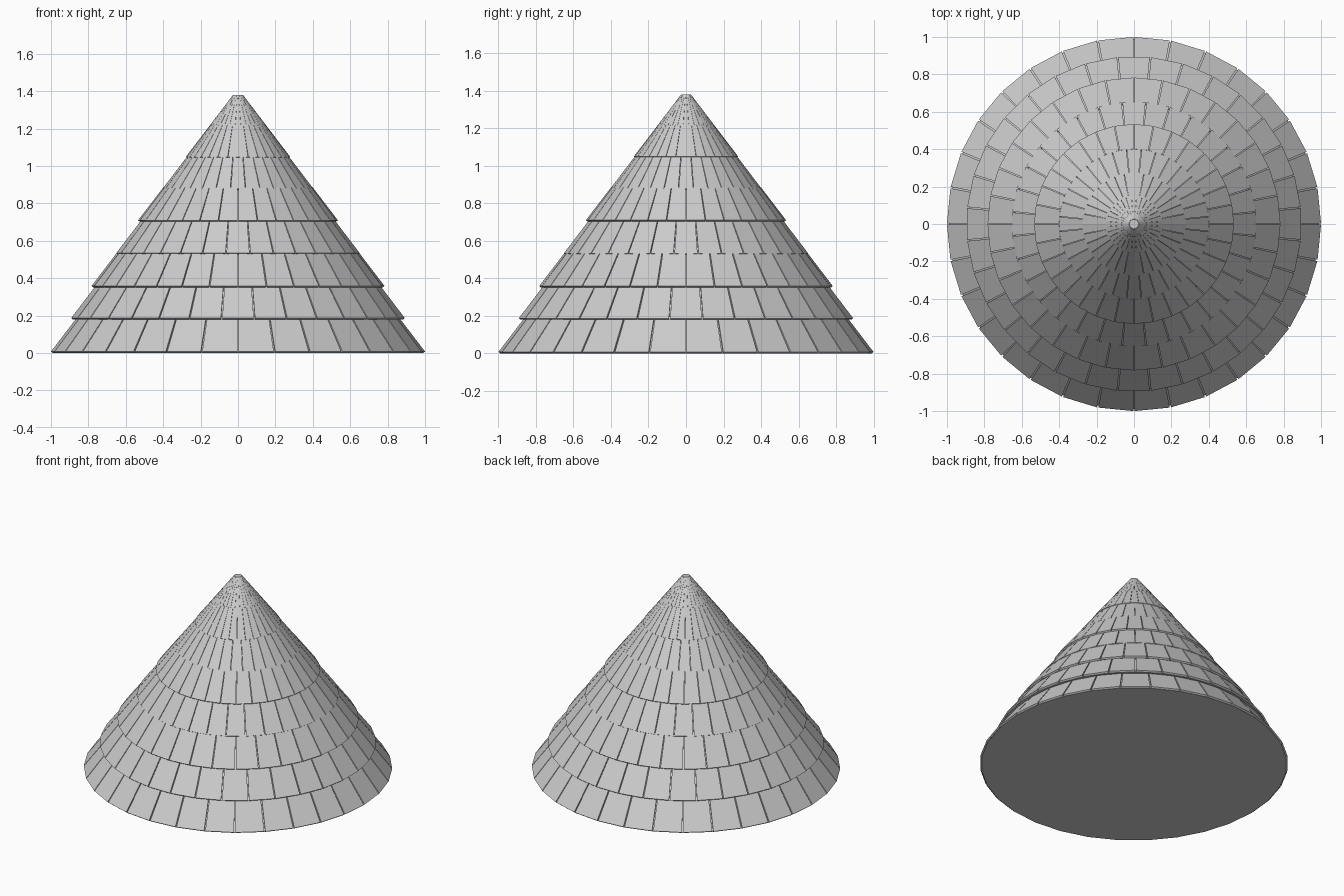
import bpy, bmesh, math

if "Cube" in bpy.data.objects:
    bpy.data.objects.remove(bpy.data.objects["Cube"])

N = 32                      # shingles per row
STEP = 2 * math.pi / N
GAP = 0.008                 # angular joint between shingles
DR, DZ = 0.0095, 0.0075     # inward offset giving the shingle thickness
SLOPE = 0.764               # radius lost per unit of height on a shingle
# outer lower edge of each row: radius, height
ROWS = [(1.0, 0.008), (0.896, 0.187), (0.783, 0.359), (0.654, 0.534),
        (0.534, 0.71), (0.404, 0.88), (0.279, 1.049), (0.15, 1.219)]
TOP = (0.027, 1.38)


def polar(r, a, z):
    return (r * math.cos(a), r * math.sin(a), z)


def finish(bm, name):
    bmesh.ops.recalc_face_normals(bm, faces=bm.faces)
    me = bpy.data.meshes.new(name)
    bm.to_mesh(me)
    bm.free()
    ob = bpy.data.objects.new(name, me)
    bpy.context.collection.objects.link(ob)


def row_ends(i):
    r0, z0 = ROWS[i]
    if i == len(ROWS) - 1:
        return r0, z0, *TOP
    z1 = ROWS[i + 1][1] + 0.004     # tuck slightly under the next row
    return r0, z0, r0 - SLOPE * (z1 - z0), z1


# Rows of separate shingles, every other row shifted by half a shingle
for i in range(len(ROWS)):
    r0, z0, r1, z1 = row_ends(i)
    bm = bmesh.new()
    for k in range(N):
        a = (k + 0.5 * (i % 2)) * STEP + GAP / 2
        b = a + STEP - GAP
        v = [bm.verts.new(polar(r, t, z))
             for t in (a, b)
             for r, z in ((r0, z0), (r1, z1), (r1 - DR, z1 - DZ), (r0 - DR, z0 - DZ))]
        bm.faces.new(v[:4])
        bm.faces.new(v[4:])
        for j in range(4):
            n = (j + 1) % 4
            bm.faces.new((v[j], v[n], v[n + 4], v[j + 4]))
    finish(bm, f"shingle_row_{i + 1}")

# Solid stepped core under the shingles, closed at base and tip
bm = bmesh.new()
rings = []
for i in range(len(ROWS)):
    r0, z0, r1, z1 = row_ends(i)
    last = i == len(ROWS) - 1
    ends = [(r0 - DR, z0 - DZ), (r1, z1) if last else (r1 - DR, z1 - DZ)]
    for j, (r, z) in enumerate(ends):
        if i == 0 and j == 0:
            z = 0
        elif not last or j == 0:
            r -= 0.001
        if last and j == 1:
            r -= 0.003
        rings.append([bm.verts.new(polar(r, (k + 0.5 * (i % 2)) * STEP, z))
                      for k in range(N)])
for lo, hi in zip(rings, rings[1:]):
    for k in range(N):
        n = (k + 1) % N
        bm.faces.new((lo[k], lo[n], hi[n], hi[k]))
bm.faces.new(rings[0])
bm.faces.new(rings[-1])
finish(bm, "roof_core")
